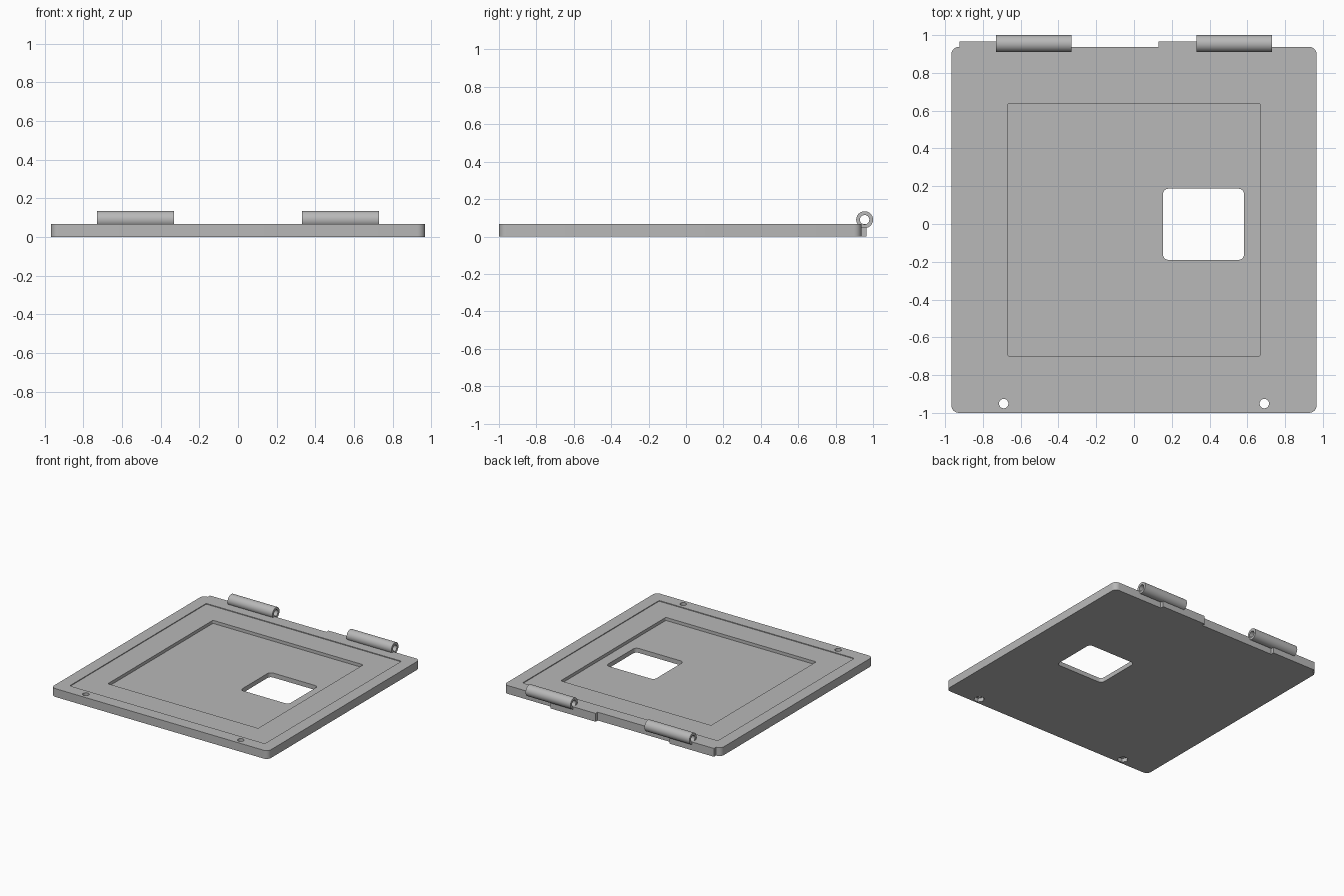
import bpy, bmesh, math
from mathutils import Matrix

if "Cube" in bpy.data.objects:
    bpy.data.objects.remove(bpy.data.objects["Cube"])

grey = bpy.data.materials.new("plain grey")
grey.diffuse_color = (0.48, 0.48, 0.48, 1)
grey.use_nodes = True
grey.node_tree.nodes["Principled BSDF"].inputs["Base Color"].default_value = grey.diffuse_color


def arc(cx, cy, r, start, n=6):
    """Quarter circle of points, counter-clockwise."""
    return [(cx + r * math.cos(start + i * math.pi / 2 / n),
             cy + r * math.sin(start + i * math.pi / 2 / n)) for i in range(n + 1)]


def rounded_rect(x0, x1, y0, y1, r, back=()):
    """Rounded rectangle, with optional extra points along its back edge."""
    h = math.pi / 2
    return (arc(x0 + r, y0 + r, r, 2 * h) + arc(x1 - r, y0 + r, r, 3 * h)
            + arc(x1 - r, y1 - r, r, 0) + list(back) + arc(x0 + r, y1 - r, r, h))


def circle(cx, cy, r, n):
    return [(cx + r * math.cos(2 * math.pi * i / n),
             cy + r * math.sin(2 * math.pi * i / n)) for i in range(n)]


def prism(name, pts, z0, z1):
    """Extrude a flat outline from z0 to z1."""
    bm = bmesh.new()
    face = bm.faces.new([bm.verts.new((x, y, z0)) for x, y in pts])
    ext = bmesh.ops.extrude_face_region(bm, geom=[face])
    verts = [v for v in ext["geom"] if isinstance(v, bmesh.types.BMVert)]
    bmesh.ops.translate(bm, vec=(0, 0, z1 - z0), verts=verts)
    bmesh.ops.recalc_face_normals(bm, faces=bm.faces)
    mesh = bpy.data.meshes.new(name)
    bm.to_mesh(mesh)
    bm.free()
    ob = bpy.data.objects.new(name, mesh)
    bpy.context.collection.objects.link(ob)
    mesh.materials.append(grey)
    return ob


def cut(target, cutter):
    """Subtract the cutter and apply the result."""
    mod = target.modifiers.new("cut", 'BOOLEAN')
    mod.operation = 'DIFFERENCE'
    mod.solver = 'EXACT'
    mod.object = cutter
    bpy.context.view_layer.objects.active = target
    bpy.ops.object.modifier_apply(modifier=mod.name)
    bpy.data.objects.remove(cutter)


def smooth(ob):
    bpy.ops.object.select_all(action='DESELECT')
    ob.select_set(True)
    bpy.context.view_layer.objects.active = ob
    bpy.ops.object.shade_smooth_by_angle(angle=math.radians(32))


# Cover plate with two stepped tabs on its back edge
top, edge, tab = 0.067, 0.938, 0.965
steps = [(0.53, edge), (0.53, tab), (0.13, tab), (0.13, edge),
         (-0.53, edge), (-0.53, tab), (-0.925, tab), (-0.925, edge)]
plate = prism("cover_plate", rounded_rect(-0.967, 0.967, -1, edge, 0.04, steps), 0, top)

# Shallow outer recess, deeper inner recess, window
cut(plate, prism("outer_recess", rounded_rect(-0.87, 0.87, -0.9, 0.838, 0.01), top - 0.006, 0.2))
cut(plate, prism("inner_recess", rounded_rect(-0.67, 0.67, -0.7, 0.638, 0.012), 0.036, 0.2))
cut(plate, prism("window", rounded_rect(0.153, 0.583, -0.19, 0.187, 0.03), -0.1, 0.2))

# Screw holes with six-sided pockets underneath
for x in (-0.69, 0.69):
    cut(plate, prism("screw_hole", circle(x, -0.951, 0.025, 24), -0.1, 0.2))
    cut(plate, prism("nut_pocket", circle(x, -0.951, 0.04, 6), -0.1, 0.03))
smooth(plate)

# Hinge barrels along the back
for side, x in (("left", -0.53), ("right", 0.53)):
    barrel = prism(side + "_hinge_barrel", circle(0, 0, 0.045, 40), -0.2, 0.2)
    cut(barrel, prism("pin_bore", circle(0, 0, 0.025, 32), -0.4, 0.4))
    barrel.data.transform(Matrix.Translation((x, 0.955, 0.09)) @ Matrix.Rotation(math.pi / 2, 4, 'Y'))
    smooth(barrel)
